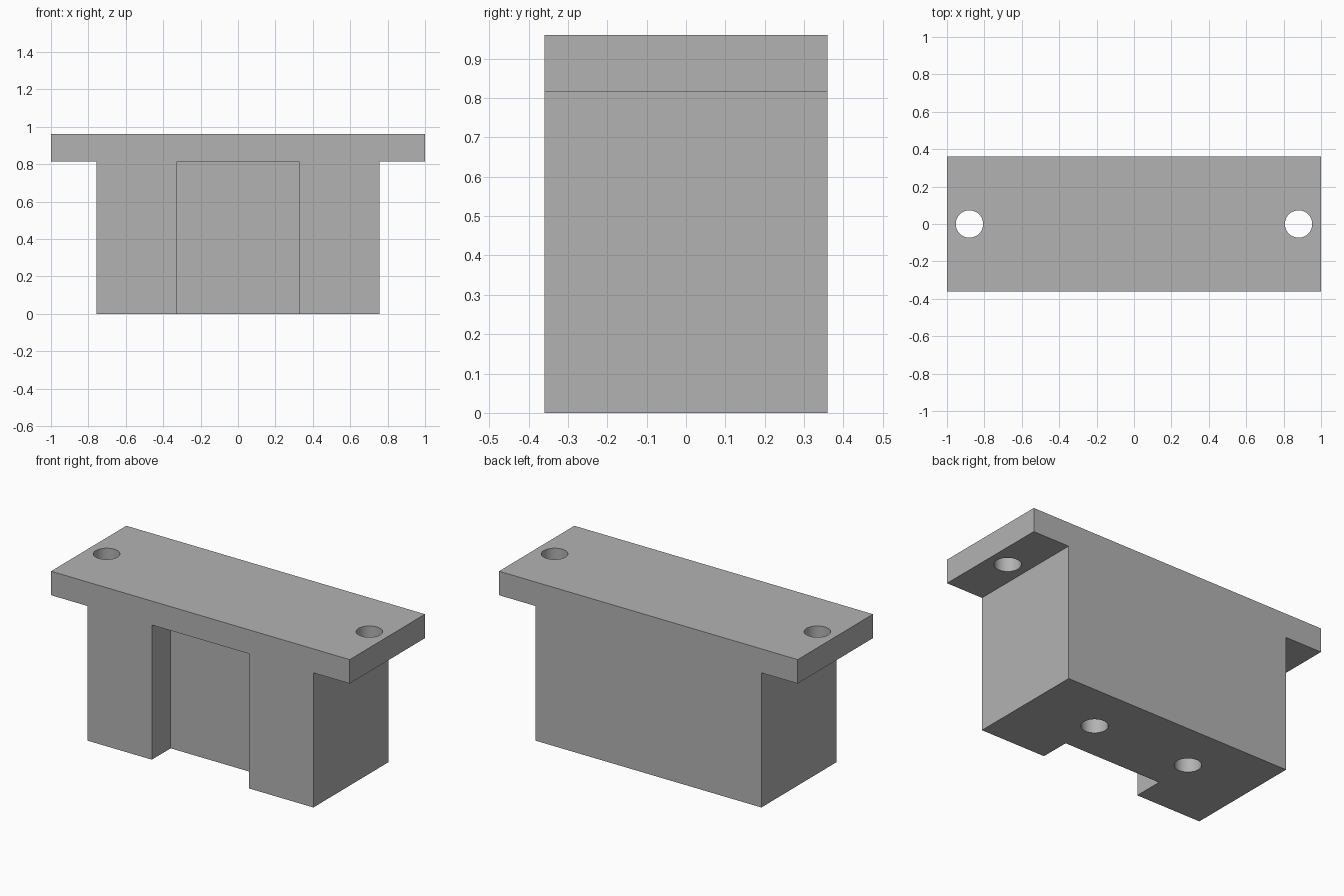
import bpy
import bmesh
import math

if "Cube" in bpy.data.objects:
    bpy.data.objects.remove(bpy.data.objects["Cube"], do_unlink=True)

HALF_DEPTH = 0.36
TOP, FLANGE_BOTTOM = 0.96, 0.815
HALF_BODY, HALF_SLOT, SLOT_DEPTH = 0.757, 0.325, 0.18
HOLE_RADIUS, BLIND_DEPTH = 0.073, 0.4


def new_object(name, bm):
    bmesh.ops.recalc_face_normals(bm, faces=bm.faces[:])
    mesh = bpy.data.meshes.new(name)
    bm.to_mesh(mesh)
    bm.free()
    obj = bpy.data.objects.new(name, mesh)
    bpy.context.collection.objects.link(obj)
    return obj


def extrude_profile(name, points, y0, y1):
    """Extrude an (x, z) outline along y."""
    bm = bmesh.new()
    face = bm.faces.new([bm.verts.new((x, y0, z)) for x, z in points])
    result = bmesh.ops.extrude_face_region(bm, geom=[face])
    verts = [v for v in result["geom"] if isinstance(v, bmesh.types.BMVert)]
    bmesh.ops.translate(bm, verts=verts, vec=(0, y1 - y0, 0))
    return new_object(name, bm)


def hole_cutter(name, x, y, z0, z1):
    bm = bmesh.new()
    bmesh.ops.create_cone(bm, cap_ends=True, segments=48, radius1=HOLE_RADIUS,
                          radius2=HOLE_RADIUS, depth=z1 - z0)
    bmesh.ops.translate(bm, verts=bm.verts, vec=(x, y, (z0 + z1) / 2))
    return new_object(name, bm)


# Block with a wide top flange, as one T-shaped solid
half = [(HALF_BODY, 0), (HALF_BODY, FLANGE_BOTTOM), (1, FLANGE_BOTTOM), (1, TOP)]
outline = half + [(-x, z) for x, z in reversed(half)]
block = extrude_profile("mounting_block", outline, -HALF_DEPTH, HALF_DEPTH)

# Front slot, open at the bottom
slot = [(-HALF_SLOT, -0.1), (HALF_SLOT, -0.1),
        (HALF_SLOT, FLANGE_BOTTOM), (-HALF_SLOT, FLANGE_BOTTOM)]
cutters = [extrude_profile("slot_cutter", slot, -HALF_DEPTH - 0.1, -HALF_DEPTH + SLOT_DEPTH)]

# Through holes in the flange ends and blind holes in the underside
for side in (-1, 1):
    cutters.append(hole_cutter("flange_hole_cutter", side * 0.88, 0, FLANGE_BOTTOM - 0.1, TOP + 0.1))
    cutters.append(hole_cutter("base_hole_cutter", side * 0.325, 0.06, -0.1, BLIND_DEPTH))

# Cut everything out of the block
bpy.ops.object.select_all(action="DESELECT")
bpy.context.view_layer.objects.active = block
block.select_set(True)
for cutter in cutters:
    cutter.hide_render = True
    cut = block.modifiers.new("cut", "BOOLEAN")
    cut.operation = "DIFFERENCE"
    cut.solver = "EXACT"
    cut.object = cutter
    bpy.ops.object.modifier_apply(modifier=cut.name)
    bpy.data.objects.remove(cutter, do_unlink=True)
bpy.ops.object.shade_smooth_by_angle(angle=math.radians(30))

# Plain grey finish
grey = bpy.data.materials.new("plain_grey")
grey.use_nodes = True
colour = (0.45, 0.45, 0.45, 1)
grey.diffuse_color = colour
grey.node_tree.nodes["Principled BSDF"].inputs["Base Color"].default_value = colour
block.data.materials.clear()
block.data.materials.append(grey)
for face in block.data.polygons:
    face.material_index = 0
